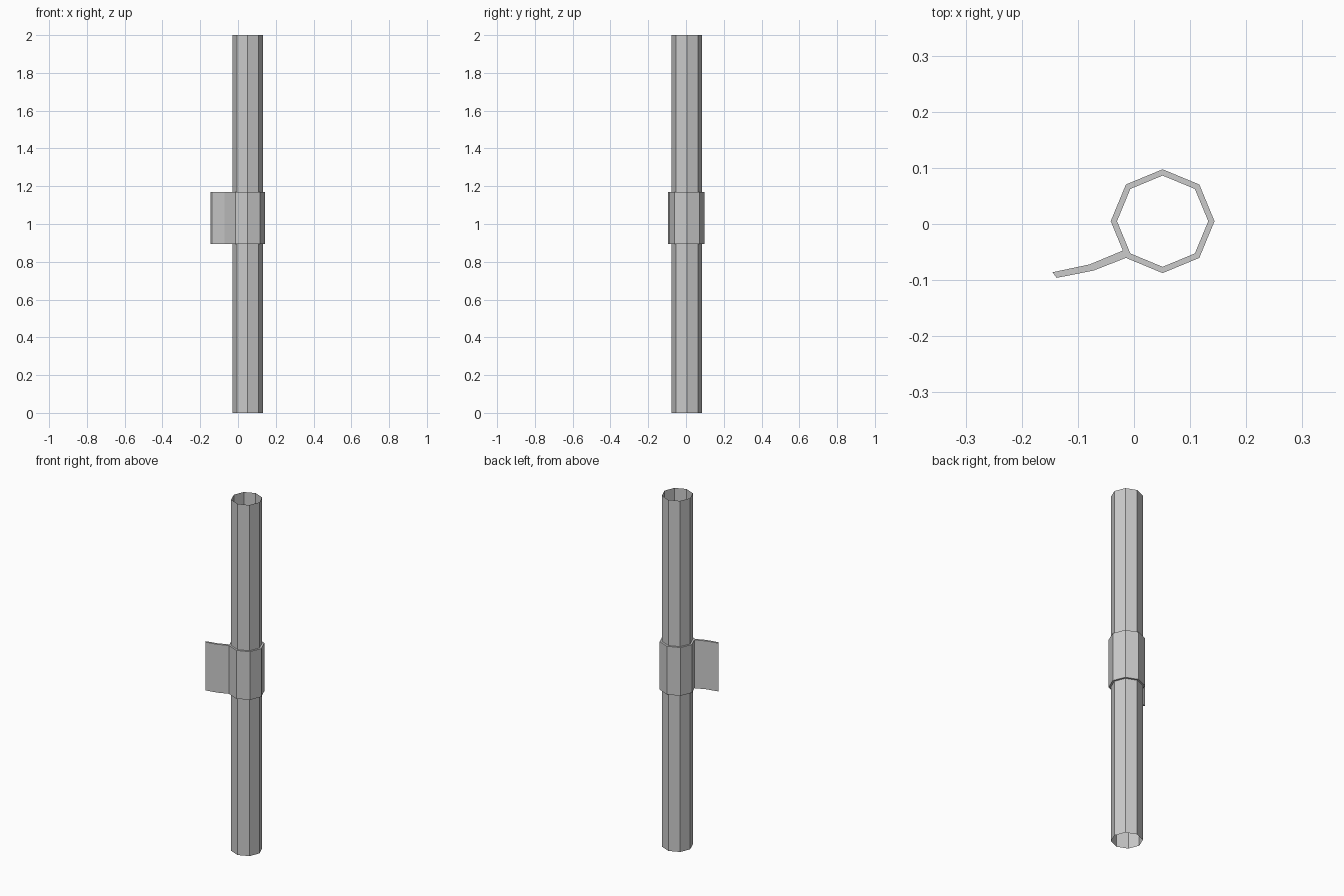
import bpy, bmesh
from math import cos, sin, tau

if "Cube" in bpy.data.objects:
    bpy.data.objects.remove(bpy.data.objects["Cube"])

CX, CY, SIDES = 0.051, 0.005, 8


def octagon(r):
    return [(CX + r * cos(tau * i / SIDES), CY + r * sin(tau * i / SIDES)) for i in range(SIDES)]


def finish(bm, name):
    bmesh.ops.recalc_face_normals(bm, faces=bm.faces)
    me = bpy.data.meshes.new(name)
    bm.to_mesh(me)
    bm.free()
    ob = bpy.data.objects.new(name, me)
    bpy.context.collection.objects.link(ob)
    return ob


# Open-ended eight-sided pole
bm = bmesh.new()
low, high = [[bm.verts.new((x, y, z)) for x, y in octagon(0.081)] for z in (0, 2)]
for i in range(SIDES):
    j = (i + 1) % SIDES
    bm.faces.new((low[i], low[j], high[j], high[i]))
finish(bm, "pole")

# Collar with bent flap: flat plan drawn at the bottom, then extruded upward
Z0, Z1 = 0.895, 1.17
bm = bmesh.new()
outer, inner = [[bm.verts.new((x, y, Z0)) for x, y in octagon(r)] for r in (0.0925, 0.0813)]
root = bm.verts.new((*[0.2 * a + 0.8 * b for a, b in
                       zip(outer[4].co.xy, outer[5].co.xy)], Z0))
for i in range(SIDES):
    j = (i + 1) % SIDES
    edge = [outer[i], root, outer[j]] if i == 4 else [outer[i], outer[j]]
    bm.faces.new(edge + [inner[j], inner[i]])

# Flap segments leaving the collar corner
a, b = outer[5], root
for p, q in (((-0.072, -0.083), (-0.079, -0.072)), ((-0.138, -0.096), (-0.145, -0.086))):
    c, d = bm.verts.new((*p, Z0)), bm.verts.new((*q, Z0))
    bm.faces.new((a, b, d, c))
    a, b = c, d

base = bm.faces[:]
bmesh.ops.recalc_face_normals(bm, faces=base)
new = bmesh.ops.extrude_face_region(bm, geom=base, use_keep_orig=True)["geom"]
bmesh.ops.translate(bm, vec=(0, 0, Z1 - Z0),
                    verts=[v for v in new if isinstance(v, bmesh.types.BMVert)])
finish(bm, "collar_with_flap")
